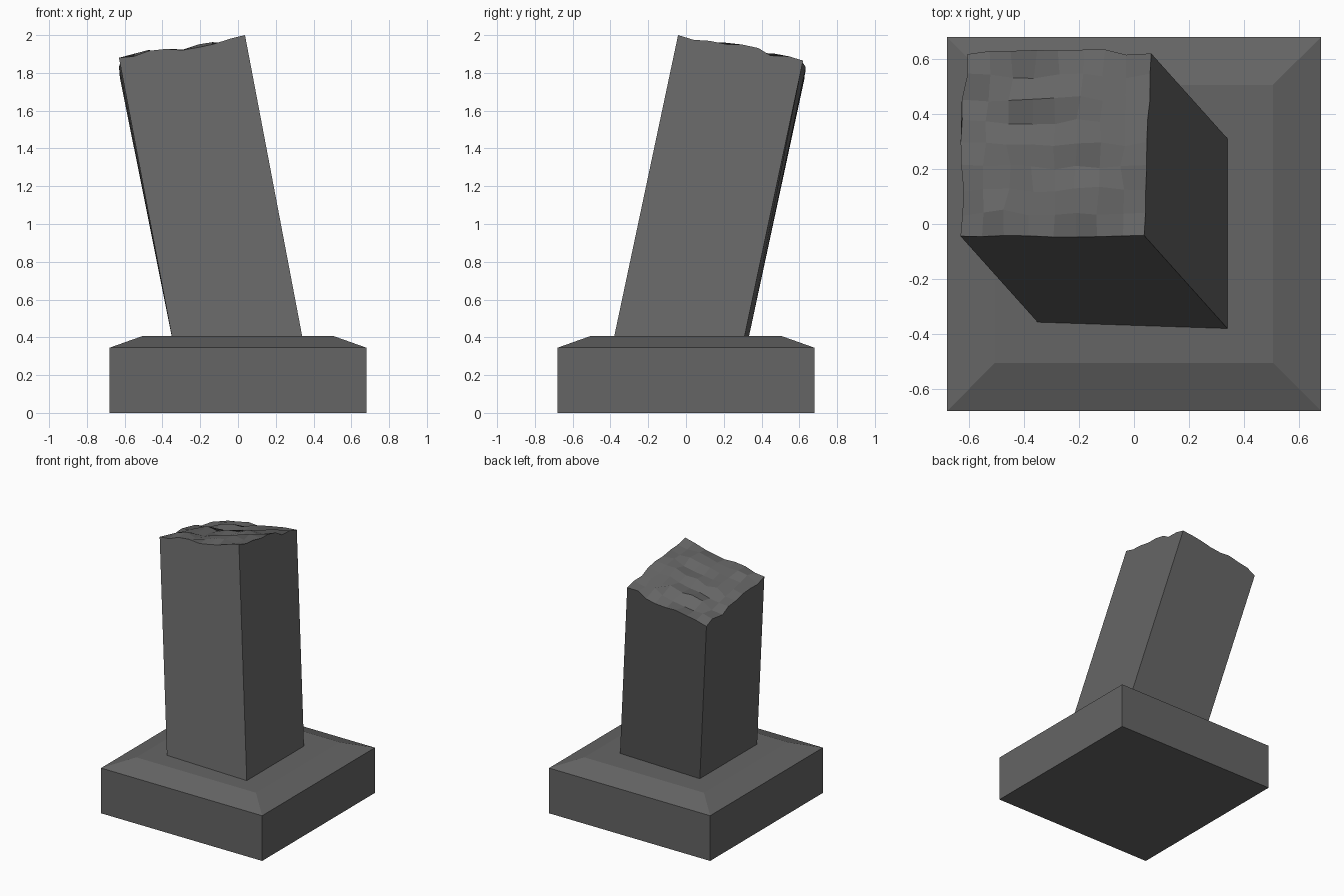
import bpy, bmesh, random
from mathutils import Vector

if "Cube" in bpy.data.objects:
    bpy.data.objects.remove(bpy.data.objects["Cube"])

random.seed(7)

stone = bpy.data.materials.new("dark grey stone")
stone.diffuse_color = (0.13, 0.13, 0.13, 1)
stone.use_nodes = True
stone.node_tree.nodes["Principled BSDF"].inputs["Base Color"].default_value = stone.diffuse_color


def make_object(name, bm):
    bmesh.ops.recalc_face_normals(bm, faces=bm.faces)
    mesh = bpy.data.meshes.new(name)
    bm.to_mesh(mesh)
    bm.free()
    mesh.materials.append(stone)
    ob = bpy.data.objects.new(name, mesh)
    bpy.context.collection.objects.link(ob)
    return ob


# Square plinth with a sloped upper rim
bm = bmesh.new()
rings = []
for half, z in [(0.68, 0), (0.68, 0.345), (0.505, 0.407)]:
    rings.append([bm.verts.new((sx * half, sy * half, z))
                  for sx, sy in [(-1, -1), (1, -1), (1, 1), (-1, 1)]])
bm.faces.new(rings[0])
bm.faces.new(rings[-1])
for a, b in zip(rings, rings[1:]):
    for i in range(4):
        j = (i + 1) % 4
        bm.faces.new((a[i], a[j], b[j], b[i]))
make_object("plinth", bm)

# Leaning square shaft with a rough broken top
N = 8
lean = Vector((-0.19, 0.212, 1.0))
foot_fl = Vector((-0.35, -0.357, 0.405))
foot_fr = Vector((0.34, -0.38, 0.405))
foot_bl = Vector((-0.35, 0.333, 0.405))
foot_br = Vector((0.34, 0.31, 0.405))


def bilerp(a, b, c, d, u, v):
    return (a * (1 - u) + b * u) * (1 - v) + (c * (1 - u) + d * u) * v


bm = bmesh.new()
grid = []
for j in range(N + 1):
    row = []
    for i in range(N + 1):
        u, v = i / N, j / N
        inner_u, inner_v = 0 < i < N, 0 < j < N
        height = bilerp(1.595, 1.475, 1.46, 1.34, 1 - u, v)
        height = bilerp(1.475, 1.595, 1.34, 1.46, u, v)
        if inner_u or inner_v:
            height += random.uniform(-0.022, 0.022)
        # gentle swell over the middle of the break
        height += 0.35 * u * (1 - u) * v * (1 - v)
        if inner_u:
            u += random.uniform(-0.014, 0.014)
        if inner_v:
            v += random.uniform(-0.014, 0.014)
        # ragged lip on the back and left edges
        if i == 0 and inner_v:
            u += random.uniform(-0.025, 0.015)
        if j == N and inner_u:
            v += random.uniform(-0.015, 0.025)
        foot = bilerp(foot_fl, foot_fr, foot_bl, foot_br, u, v)
        row.append(bm.verts.new(foot + lean * height))
    grid.append(row)
for j in range(N):
    for i in range(N):
        bm.faces.new((grid[j][i], grid[j][i + 1], grid[j + 1][i + 1], grid[j + 1][i]))

# Flat shaft sides, sunk a little into the plinth
fl, fr, br, bl = [bm.verts.new(p - lean * 0.1) for p in (foot_fl, foot_fr, foot_br, foot_bl)]
bm.faces.new([fl, fr] + grid[0][::-1])
bm.faces.new([fr, br] + [r[N] for r in grid[::-1]])
bm.faces.new([br, bl] + grid[N])
bm.faces.new([bl, fl] + [r[0] for r in grid])
bm.faces.new((fl, bl, br, fr))
make_object("broken_shaft", bm)
